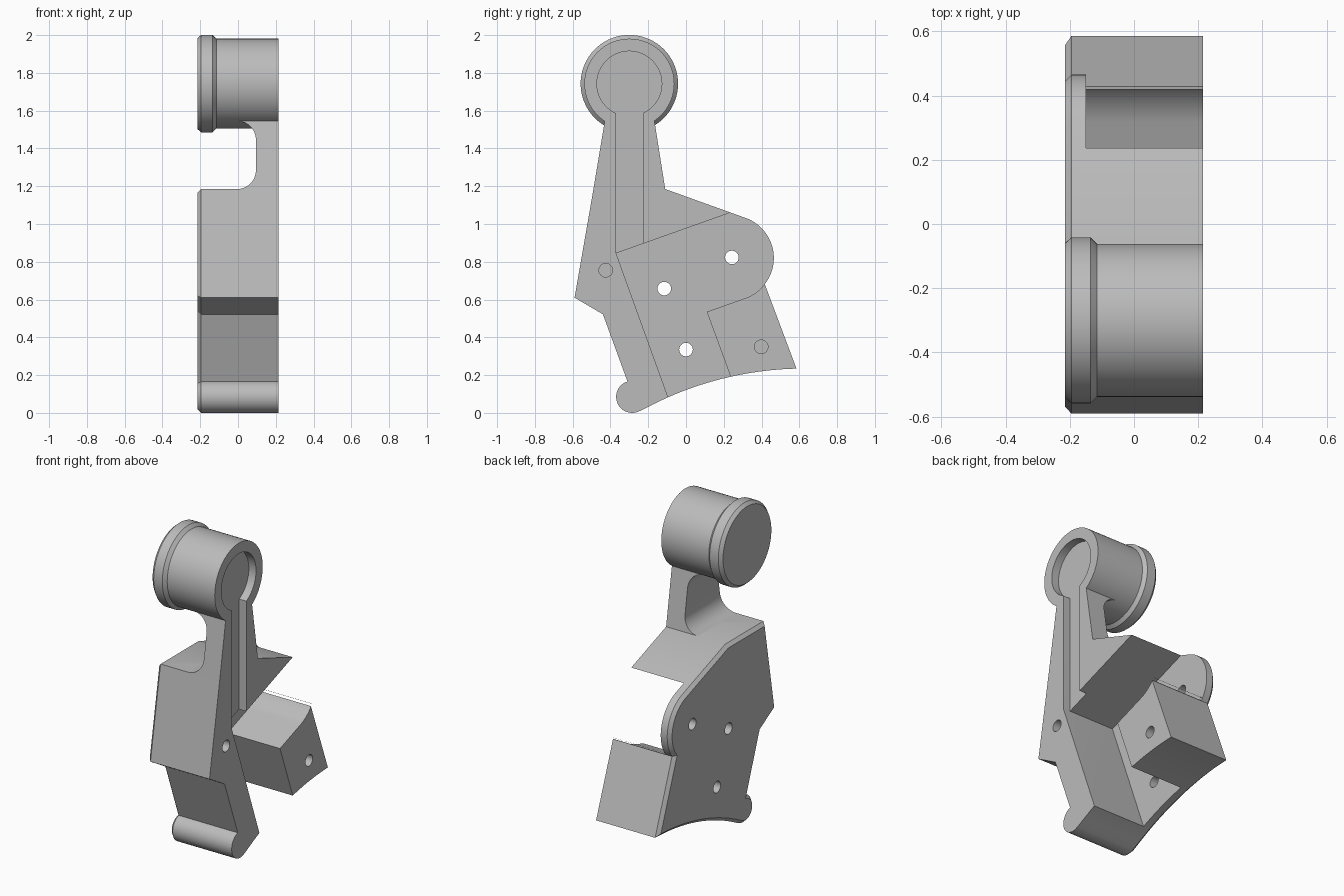
import bpy, bmesh
from math import sin, cos, radians, pi, sqrt

if "Cube" in bpy.data.objects:
    bpy.data.objects.remove(bpy.data.objects["Cube"])

X0, X1 = -0.215, 0.215      # outer faces of the bracket
PLATE = -0.15               # inner face of the back plate
CY, CZ = -0.30, 1.743       # barrel axis

grey = bpy.data.materials.new("light grey")
grey.diffuse_color = (0.5, 0.5, 0.5, 1)
grey.use_nodes = True
grey.node_tree.nodes["Principled BSDF"].inputs["Base Color"].default_value = grey.diffuse_color


def arc(cy, cz, r, a0, a1, n):
    return [(cy + r * cos(radians(a0 + (a1 - a0) * i / n)),
             cz + r * sin(radians(a0 + (a1 - a0) * i / n))) for i in range(n + 1)]


def finish(bm, name):
    bmesh.ops.recalc_face_normals(bm, faces=bm.faces)
    me = bpy.data.meshes.new(name)
    bm.to_mesh(me)
    bm.free()
    me.materials.append(grey)
    ob = bpy.data.objects.new(name, me)
    bpy.context.collection.objects.link(ob)
    return ob


def prism(name, outline, xa, xb, chamfer=0):
    """Extrude a (y, z) outline along x, optionally chamfering the xa end."""
    bm = bmesh.new()
    face = bm.faces.new([bm.verts.new((xa, y, z)) for y, z in outline])
    out = bmesh.ops.extrude_face_region(bm, geom=[face], use_keep_orig=True)
    for v in out["geom"]:
        if isinstance(v, bmesh.types.BMVert):
            v.co.x = xb
    bmesh.ops.recalc_face_normals(bm, faces=bm.faces)
    if chamfer:
        edges = [e for e in bm.edges if all(abs(v.co.x - xa) < 1e-5 for v in e.verts)]
        bmesh.ops.bevel(bm, geom=edges, offset=chamfer, segments=1,
                        affect='EDGES', clamp_overlap=False)
    return finish(bm, name)


def lathe(name, profile, n=72):
    """Revolve (x, radius) points around the barrel axis."""
    bm = bmesh.new()
    rings = [[bm.verts.new((x, CY + r * cos(2 * pi * i / n), CZ + r * sin(2 * pi * i / n)))
              for i in range(n)] for x, r in profile]
    for a, b in zip(rings, rings[1:]):
        for i in range(n):
            j = (i + 1) % n
            bm.faces.new((a[i], a[j], b[j], b[i]))
    bm.faces.new(rings[0])
    bm.faces.new(rings[-1])
    return finish(bm, name)


def cut(ob, cutters):
    bpy.context.view_layer.objects.active = ob
    for c in cutters:
        m = ob.modifiers.new("cut", 'BOOLEAN')
        m.operation, m.solver, m.object = 'DIFFERENCE', 'EXACT', c
        bpy.ops.object.modifier_apply(modifier=m.name)


# main body with lobe, foot bead and curved underside
def under(y):
    return -1.565 + sqrt(1.8 ** 2 - (y - 0.63) ** 2)


outline = [(-0.49, 1.185), (-0.59, 0.61), (-0.44, 0.522)]
outline += arc(-0.285, 0.085, 0.085, 107, 298, 20)
outline += [(y, under(y)) for y in [-0.22 + 0.805 * i / 20 for i in range(21)]]
outline += arc(0.24, 0.82, 0.225, -38, 70, 24)
outline += [(-0.11, 1.185)]
body = prism("body", outline, X0, X1, 0.02)

# arm with filleted neck, front and back faces leaning together
R = 0.10
side = arc(-0.005, 1.185 + R, R, -90, 0, 10) + arc(-0.005, 1.545 - R, R, 0, 90, 10)
side += [(X1, 1.545), (X1, 1.185)]
bm = bmesh.new()
rows = []
for x, z in side:
    t = (z - 1.185) / 0.36
    rows.append((bm.verts.new((x, -0.49 + 0.06 * t, z)), bm.verts.new((x, -0.11 - 0.057 * t, z))))
for (a, b), (c, d) in zip(rows, rows[1:] + rows[:1]):
    bm.faces.new((a, b, d, c))
bm.faces.new([r[0] for r in rows])
bm.faces.new([r[1] for r in rows])
arm = finish(bm, "arm")

# barrel with chamfered flange
barrel = lathe("barrel", [(X0, 0.24), (-0.195, 0.258), (-0.135, 0.258),
                          (-0.115, 0.238), (X1, 0.238)])

# cutters: pocket, groove, round recess, holes
pocket = prism("pocket_cutter", [(-0.37, 0.845), (0.8, 1.261), (0.8, 0.7)]
               + arc(0.24, 0.82, 0.225, -30, -70, 12)
               + [(0.11, 0.535), (0.36, -0.145), (-0.005, -0.165)], PLATE, 0.4)
groove = prism("groove_cutter", [(-0.37, 0.845), (-0.225, 0.86), (-0.225, 1.72), (-0.37, 1.72)],
               X1 - 0.05, 0.4)
recess = prism("recess_cutter", arc(CY, CZ, 0.172, 0, 354, 59), X1 - 0.05, 0.4)
holes = [prism("hole_cutter", arc(y, z, 0.036, 0, 345, 23), xa, 0.5)
         for y, z, xa in [(0.243, 0.823, -0.5), (-0.115, 0.658, -0.5), (0.0, 0.335, -0.5),
                          (-0.425, 0.755, 0.0), (0.398, 0.35, 0.0)]]
cut(body, [pocket, groove] + holes)
cut(arm, [groove])
cut(barrel, [groove, recess])
for c in [pocket, groove, recess] + holes:
    bpy.data.objects.remove(c)

# smooth round surfaces, keep hard edges
for ob in (body, arm, barrel):
    bpy.ops.object.select_all(action='DESELECT')
    ob.select_set(True)
    bpy.context.view_layer.objects.active = ob
    bpy.ops.object.shade_smooth_by_angle(angle=radians(25))
